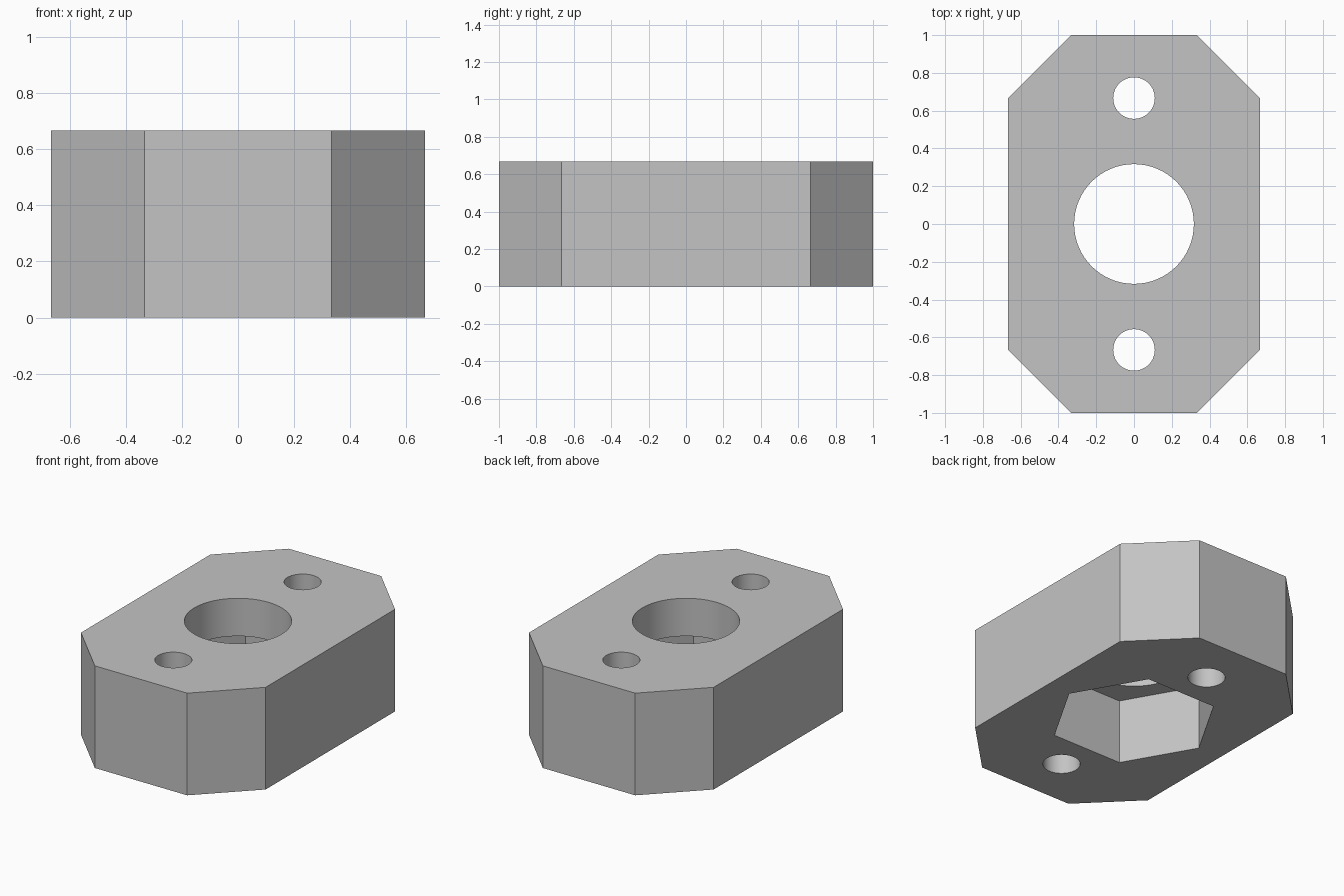
import bpy
import math
from mathutils import Matrix

cube = bpy.data.objects.get("Cube")
if cube:
    bpy.data.objects.remove(cube, do_unlink=True)

HEIGHT = 2 / 3
POCKET_DEPTH = 0.42

grey = bpy.data.materials.new("plain grey")
grey.use_nodes = True
colour = (0.55, 0.55, 0.55, 1)
grey.diffuse_color = colour
grey.node_tree.nodes["Principled BSDF"].inputs["Base Color"].default_value = colour


def prism(name, outline, bottom, top):
    """Extrude a counter-clockwise outline from bottom to top."""
    n = len(outline)
    verts = [(x, y, z) for z in (bottom, top) for x, y in outline]
    faces = [list(reversed(range(n))), list(range(n, 2 * n))]
    faces += [(i, (i + 1) % n, (i + 1) % n + n, i + n) for i in range(n)]
    mesh = bpy.data.meshes.new(name)
    mesh.from_pydata(verts, [], faces)
    mesh.materials.append(grey)
    obj = bpy.data.objects.new(name, mesh)
    bpy.context.collection.objects.link(obj)
    return obj


def ring(radius, sides, y=0):
    steps = [math.tau * i / sides for i in range(sides)]
    return [(radius * math.cos(a), y + radius * math.sin(a)) for a in steps]


# Block with chamfered corners
quarter = [(2 / 3, 2 / 3), (1 / 3, 1)]
half = quarter + [(-x, y) for x, y in reversed(quarter)]
block = prism("mounting_block", half + [(-x, -y) for x, y in half], 0, HEIGHT)

# Centre bore, two bolt holes and the hexagonal pocket underneath
cutters = [
    prism("hex_pocket_cutter", ring(0.5, 6), -0.1, POCKET_DEPTH),
    prism("centre_bore_cutter", ring(0.317, 64), 0.2, HEIGHT + 0.1),
    prism("back_hole_cutter", ring(0.11, 48, 2 / 3), -0.1, HEIGHT + 0.1),
    prism("front_hole_cutter", ring(0.11, 48, -2 / 3), -0.1, HEIGHT + 0.1),
]
bpy.ops.object.select_all(action="DESELECT")
block.select_set(True)
bpy.context.view_layer.objects.active = block
for cutter in cutters:
    cutter.hide_render = True
    cut = block.modifiers.new(cutter.name, "BOOLEAN")
    cut.operation = "DIFFERENCE"
    cut.solver = "EXACT"
    cut.object = cutter
    bpy.ops.object.modifier_apply(modifier=cut.name)
    bpy.data.objects.remove(cutter, do_unlink=True)

# Round holes shade smooth, block edges stay sharp
bpy.ops.object.shade_smooth_by_angle(angle=math.radians(30))
